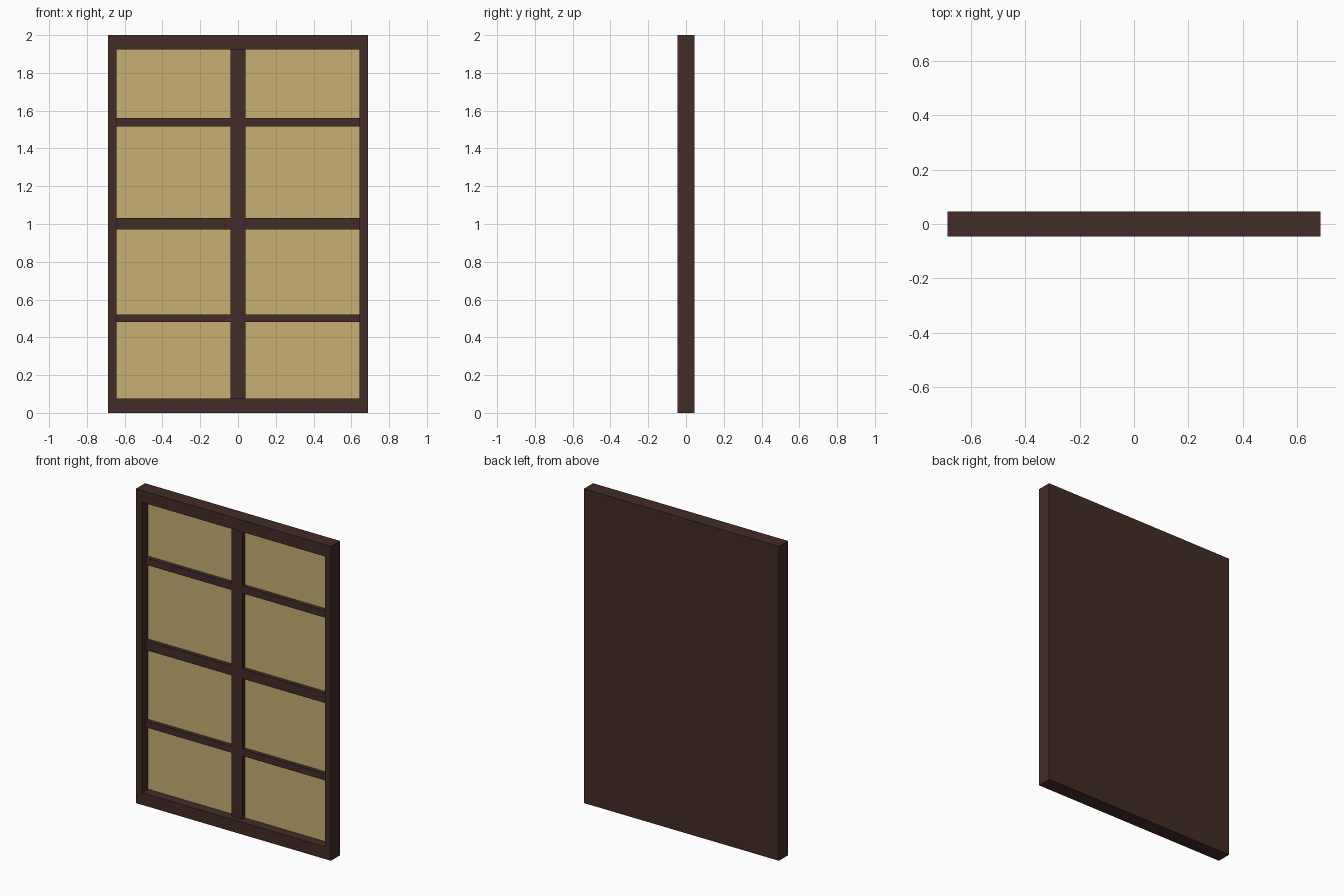
import bpy

if "Cube" in bpy.data.objects:
    bpy.data.objects.remove(bpy.data.objects["Cube"])

W, H, D = 0.687, 2.0, 0.046      # half width, height, half depth
IN_X, Z0, Z1 = 0.643, 0.077, 1.925   # opening inside the outer frame
BAR_Y, PANE_Y, BACK_Y = -0.01, 0.015, 0.025


def material(name, color):
    m = bpy.data.materials.new(name)
    m.diffuse_color = color
    m.use_nodes = True
    m.node_tree.nodes["Principled BSDF"].inputs["Base Color"].default_value = m.diffuse_color
    return m


wood = material("dark_wood", (0.056, 0.025, 0.02, 1))
paper = material("tan_paper", (0.578, 0.429, 0.171, 1))


def box(name, x, y, z, mat):
    """Box from (min, max) ranges."""
    r = (x, y, z)
    bpy.ops.mesh.primitive_cube_add(size=1, location=[(a + b) / 2 for a, b in r])
    o = bpy.context.object
    o.name = name
    o.scale = [b - a for a, b in r]
    bpy.ops.object.transform_apply(location=False, rotation=False, scale=True)
    o.data.materials.append(mat)
    return o


# Outer frame and solid back
box("back_board", (-W, W), (BACK_Y, D), (0, H), wood)
box("bottom_rail", (-W, W), (-D, BACK_Y), (0, Z0), wood)
box("top_rail", (-W, W), (-D, BACK_Y), (Z1, H), wood)
for side, a, b in (("left", -W, -IN_X), ("right", IN_X, W)):
    box(side + "_stile", (a, b), (-D, BACK_Y), (Z0, Z1), wood)

# Centre mullion and cross bars
MX = 0.0385
bars = [(0.48, 0.522), (0.972, 1.033), (1.515, 1.56)]
box("mullion", (-MX, MX), (BAR_Y, BACK_Y), (Z0, Z1), wood)
for bar in bars:
    for a, b in ((-IN_X, -MX), (MX, IN_X)):
        box("cross_bar", (a, b), (BAR_Y, BACK_Y), bar, wood)

# Tan panes, one per opening
edges = [Z0] + [e for bar in bars for e in bar] + [Z1]
for lo, hi in zip(edges[::2], edges[1::2]):
    for a, b in ((-IN_X, -MX), (MX, IN_X)):
        box("pane", (a, b), (PANE_Y, BACK_Y), (lo, hi), paper)
